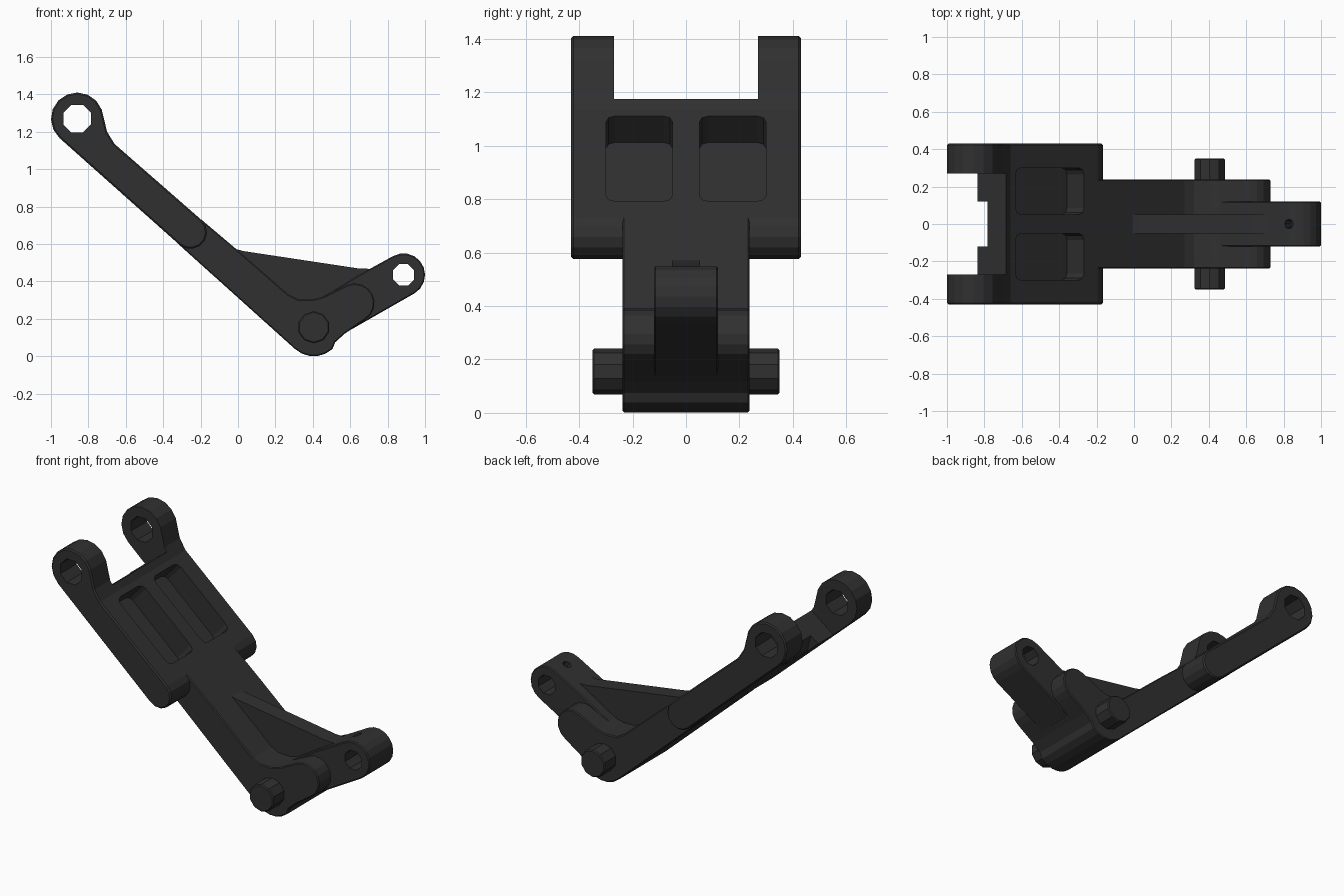
import bpy, bmesh
from math import cos, sin, radians, pi
from mathutils import Vector, Matrix

if "Cube" in bpy.data.objects:
    bpy.data.objects.remove(bpy.data.objects["Cube"])

dark = bpy.data.materials.new("dark_metal")
dark.diffuse_color = (0.03, 0.03, 0.03, 1)
dark.use_nodes = True
dark.node_tree.nodes["Principled BSDF"].inputs["Base Color"].default_value = dark.diffuse_color


def arc(cx, cz, r, a0, a1, n):
    """Points of an arc in the x-z plane, angles in degrees."""
    return [(cx + r * cos(radians(a0 + (a1 - a0) * i / n)),
             cz + r * sin(radians(a0 + (a1 - a0) * i / n))) for i in range(n + 1)]


def make(name, bm):
    bmesh.ops.recalc_face_normals(bm, faces=bm.faces)
    me = bpy.data.meshes.new(name)
    bm.to_mesh(me)
    bm.free()
    me.materials.append(dark)
    ob = bpy.data.objects.new(name, me)
    bpy.context.collection.objects.link(ob)
    return ob


def prism(name, pts, half_width, chamfer=0.0):
    """Extrude an x-z profile along y, symmetric about y = 0."""
    bm = bmesh.new()
    f = bm.faces.new([bm.verts.new((x, -half_width, z)) for x, z in pts])
    new = bmesh.ops.extrude_face_region(bm, geom=[f])["geom"]
    bmesh.ops.translate(bm, vec=(0, 2 * half_width, 0),
                        verts=[v for v in new if isinstance(v, bmesh.types.BMVert)])
    if chamfer:
        rims = [e for e in bm.edges if abs(e.verts[0].co.y - e.verts[1].co.y) < 1e-5]
        bmesh.ops.recalc_face_normals(bm, faces=bm.faces)
        bmesh.ops.bevel(bm, geom=rims, offset=chamfer, segments=1, affect='EDGES')
    return make(name, bm)


def cut(ob, cutters):
    """Subtract cutters, bake the result and remove the cutters."""
    for c in cutters:
        c.hide_render = True
        m = ob.modifiers.new("cut", 'BOOLEAN')
        m.operation, m.solver, m.object = 'DIFFERENCE', 'EXACT', c
    bpy.context.view_layer.update()
    dg = bpy.context.evaluated_depsgraph_get()
    me = bpy.data.meshes.new_from_object(ob.evaluated_get(dg))
    ob.modifiers.clear()
    ob.data = me
    for c in cutters:
        bpy.data.objects.remove(c)


# Frame of the sloping arm: along it and out of its upper face
U, N = Vector((0.747, 0, -0.665)), Vector((0.665, 0, 0.747))
TILT = Matrix((U, (0, 1, 0), N)).transposed().to_4x4()


def tilted_box(name, centre, size, corner=0.0):
    bm = bmesh.new()
    bmesh.ops.create_cube(bm, size=1)
    bmesh.ops.scale(bm, vec=size, verts=bm.verts)
    if corner:
        edges = [e for e in bm.edges if abs(e.verts[0].co.z - e.verts[1].co.z) > 1e-4]
        bmesh.ops.bevel(bm, geom=edges, offset=corner, segments=2, profile=0.5, affect='EDGES')
    bm.transform(Matrix.Translation(centre) @ TILT)
    return make(name, bm)


# Wide upper plate with two fork eyes
plate = prism("fork_plate",
              arc(-0.86, 1.27, 0.14, 20, 228, 9)
              + arc(-0.255, 0.663, 0.089, 228, 408, 7)
              + [(-0.66, 1.135), (-0.70, 1.20)], 0.43, 0.008)
cutters = [
    # gap between the eyes, notch in its underside and the eye bore
    prism("gap_cutter", [(-0.69, 1.17), (-0.84, 1.058), (-1.0, 0.94),
                         (-1.2, 1.2), (-0.9, 1.6), (-0.5, 1.5), (-0.6, 1.24)], 0.27),
    prism("notch_cutter", [(-0.9, 1.13), (-0.785, 1.105), (-0.76, 1.0), (-0.9, 0.9)], 0.12),
    prism("bore_cutter", arc(-0.86, 1.27, 0.08, 22.5, 337.5, 7), 0.6),
]
for s in (-1, 1):
    c = Vector((-0.45, s * 0.175, 0.952)) - N * 0.0175
    cutters.append(tilted_box("pocket_cutter", c, (0.485, 0.25, 0.235), 0.035))
cut(plate, cutters)

# Narrow arm bending round the pivot into the two short cheeks
prism("bent_arm",
      [(-0.195, 0.73), (0.0, 0.565), (0.27, 0.33), (0.32, 0.305), (0.40, 0.303), (0.46, 0.32)]
      + arc(0.625, 0.285, 0.105, 115, -60, 8) + [(0.57, 0.12), (0.52, 0.075)]
      + arc(0.405, 0.15, 0.15, -48, -132, 5) + [(-0.315, 0.596)], 0.238, 0.006)

# Short lever with its own eye and a small oil hole on top
lever = prism("lever_eye",
              arc(0.885, 0.435, 0.115, 120, -60, 9)
              + [(0.60, 0.14), (0.46, 0.18), (0.45, 0.315), (0.65, 0.437)], 0.12, 0.006)
bm = bmesh.new()
axis = Vector((-0.5, 0, 0.866))
rot = axis.to_track_quat('Z', 'Y').to_matrix().to_4x4()
bmesh.ops.create_cone(bm, cap_ends=True, segments=8, radius1=0.026, radius2=0.026, depth=0.2,
                      matrix=Matrix.Translation(Vector((0.885, 0, 0.435)) + axis * 0.1) @ rot)
oil = make("oil_cutter", bm)
cut(lever, [prism("eye_cutter", arc(0.885, 0.435, 0.062, 22.5, 337.5, 7), 0.4), oil])

# Thin stiffening rib across the bend
prism("bend_rib", [(-0.02, 0.575), (0.03, 0.562), (0.64, 0.47), (0.71, 0.467), (0.64, 0.35),
                   (0.45, 0.25), (0.3, 0.25), (0.0, 0.53)], 0.052)

# Pivot pin sticking out on both sides
prism("pivot_pin", arc(0.405, 0.155, 0.086, 18, 342, 9), 0.35, 0.006)
